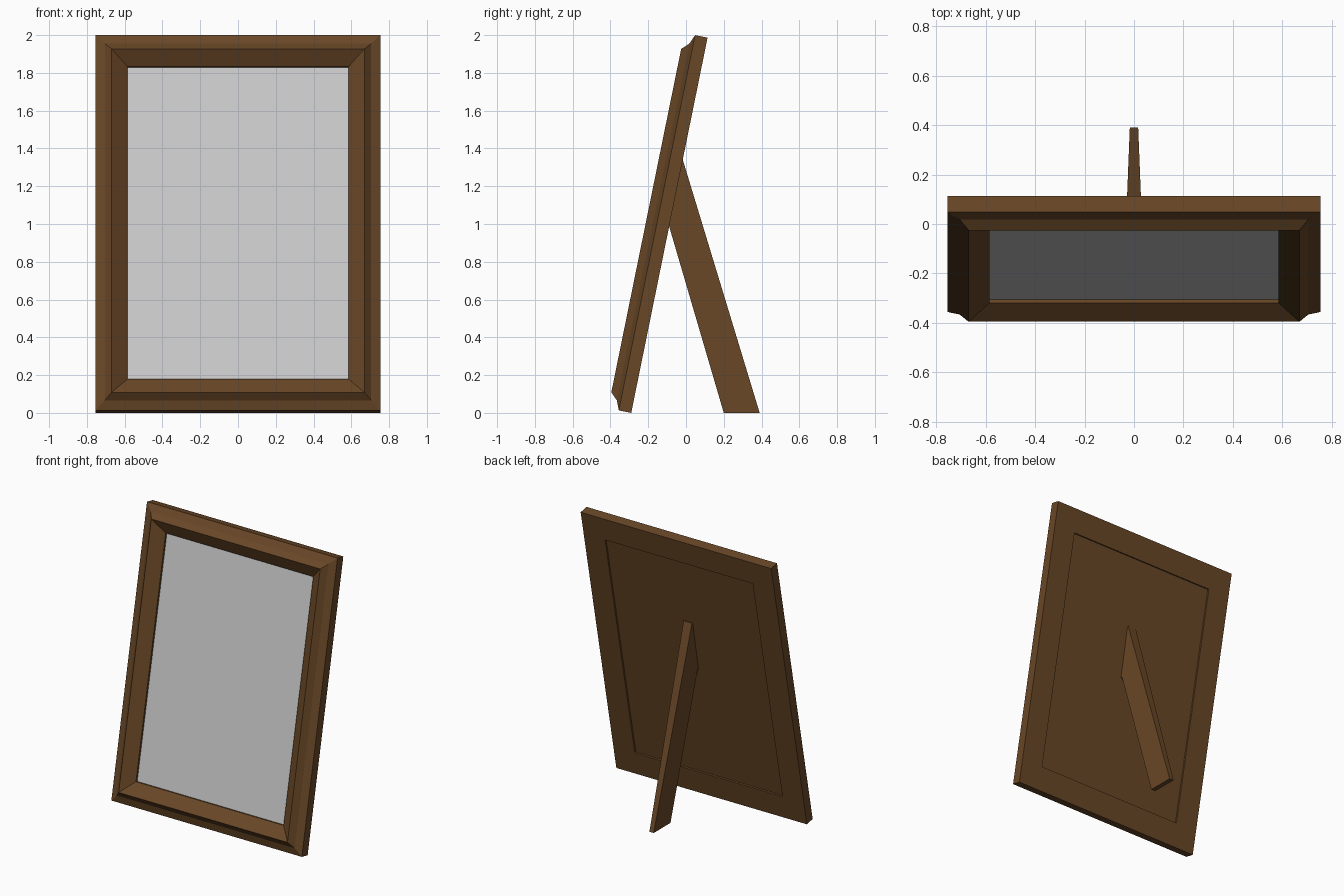
import bpy, bmesh
from math import radians
from mathutils import Matrix

if "Cube" in bpy.data.objects:
    bpy.data.objects.remove(bpy.data.objects["Cube"])

W, H, BORDER = 0.755, 2.027, 0.17        # half width, slant height, moulding width
TILT = Matrix.Translation((0, -0.29, 0)) @ Matrix.Rotation(radians(-11.5), 4, 'X')

wood = bpy.data.materials.new("wood")
wood.diffuse_color = (0.14, 0.063, 0.02, 1)
wood.use_nodes = True
wood.node_tree.nodes["Principled BSDF"].inputs["Base Color"].default_value = wood.diffuse_color


def finish(name, bm, mat=None, matrix=None):
    bmesh.ops.recalc_face_normals(bm, faces=bm.faces)
    if matrix:
        bm.transform(matrix)
    mesh = bpy.data.meshes.new(name)
    bm.to_mesh(mesh)
    bm.free()
    if mat:
        mesh.materials.append(mat)
    obj = bpy.data.objects.new(name, mesh)
    bpy.context.collection.objects.link(obj)


def rect(bm, inset, depth):
    """Rectangle inset from the outer frame edge, depth measured from the back."""
    x, lo, hi = W - inset, inset, H - inset
    return [bm.verts.new((px, -depth, pz))
            for px, pz in ((-x, lo), (x, lo), (x, hi), (-x, hi))]


def bridge(bm, a, b):
    n = len(a)
    for i in range(n):
        j = (i + 1) % n
        bm.faces.new((a[i], a[j], b[j], b[i]))


def slab(name, d0, d1, mat=None):
    bm = bmesh.new()
    a, b = rect(bm, BORDER, d0), rect(bm, BORDER, d1)
    bm.faces.new(a)
    bm.faces.new(b)
    bridge(bm, a, b)
    finish(name, bm, mat, TILT)


# Mitred moulding: closed profile of (inset, depth) swept round four corners
profile = [(0, 0), (0, 0.067), (0.05, 0.088), (0.086, 0.125),
           (BORDER, 0.065), (BORDER, 0)]
bm = bmesh.new()
rings = [rect(bm, *p) for p in profile]
for i, ring in enumerate(rings):
    bridge(bm, ring, rings[(i + 1) % len(rings)])
finish("frame_moulding", bm, wood, TILT)

# Glass and slightly recessed backing board
slab("glass", 0.031, 0.05)
slab("back_panel", 0.012, 0.03, wood)

# Easel leg, tapering towards the foot
bm = bmesh.new()
sides = []
for s in (-1, 1):
    sides.append([bm.verts.new((s * (0.017 + 0.012 * z), y, z)) for y, z in
                  ((0.2, 0), (0.39, 0), (-0.02, 1.35), (-0.04, 1.35), (-0.11, 0.99), (-0.09, 0.99))])
    bm.faces.new(sides[-1])
bridge(bm, *sides)
finish("easel_leg", bm, wood)
